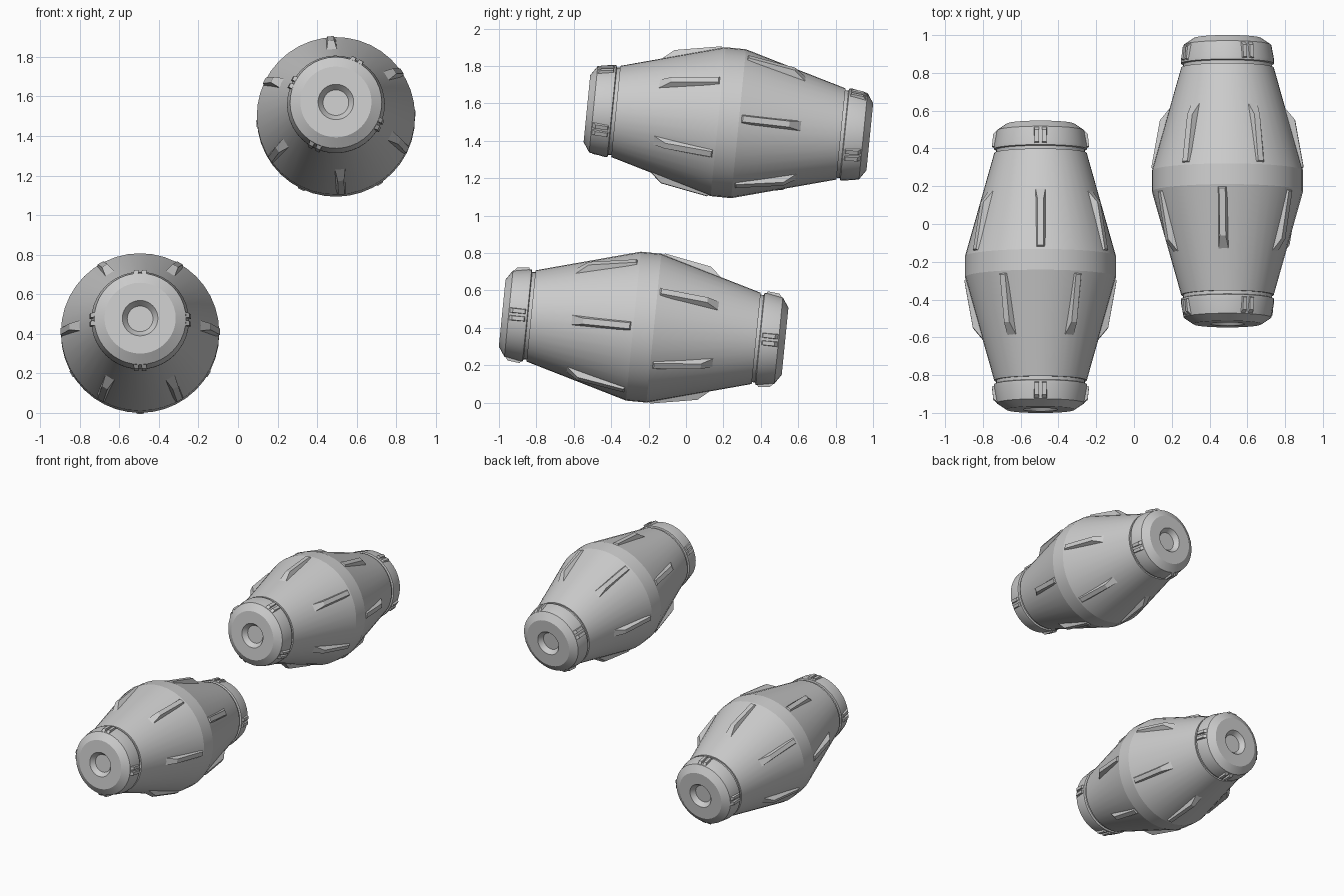
import bpy, bmesh
from math import sin, cos, radians, pi
from mathutils import Matrix, Vector

if "Cube" in bpy.data.objects:
    bpy.data.objects.remove(bpy.data.objects["Cube"])

SIDES = 40


def finish(bm, name, matrix, smooth=True):
    bmesh.ops.recalc_face_normals(bm, faces=bm.faces)
    mesh = bpy.data.meshes.new(name)
    bm.to_mesh(mesh)
    bm.free()
    obj = bpy.data.objects.new(name, mesh)
    bpy.context.collection.objects.link(obj)
    obj.matrix_world = matrix
    if smooth:
        bpy.ops.object.select_all(action='DESELECT')
        obj.select_set(True)
        bpy.context.view_layer.objects.active = obj
        bpy.ops.object.shade_smooth_by_angle(angle=radians(12))
    return obj


def lathe(name, profile, matrix):
    """Revolve (radius, along) points around the local y axis and cap both ends."""
    bm = bmesh.new()
    rings = [[bm.verts.new((r * cos(2 * pi * i / SIDES), t, r * sin(2 * pi * i / SIDES)))
              for i in range(SIDES)] for r, t in profile]
    for a, b in zip(rings, rings[1:]):
        for i in range(SIDES):
            j = (i + 1) % SIDES
            bm.faces.new((a[i], a[j], b[j], b[i]))
    bm.faces.new(rings[0])
    bm.faces.new(rings[-1])
    return finish(bm, name, matrix)


def add_block(bm, angle, side, offset, base, top):
    """Tapered bar; base and top hold two (along, radius) points plus a half width."""
    radial = Vector((cos(angle), 0, sin(angle)))
    across = Vector((-sin(angle), 0, cos(angle)))
    axis = Vector((0, side, 0))
    quads = []
    for p, q, w in (base, top):
        quads.append([bm.verts.new(radial * r + axis * t + across * (offset + s * w))
                      for (t, r), s in ((p, -1), (q, -1), (q, 1), (p, 1))])
    lo, hi = quads
    bm.faces.new(lo)
    bm.faces.new(hi)
    for i in range(4):
        j = (i + 1) % 4
        bm.faces.new((lo[i], lo[j], hi[j], hi[i]))


BODY = [(0.245, 0.605), (0.4, 0.055)]
CAP = [(0.235, 0.595), (0.235, 0.622), (0.247, 0.626), (0.247, 0.645), (0.232, 0.725),
       (0.18, 0.76), (0.09, 0.76), (0.065, 0.725)]


def barrel(label, location, roll):
    m = (Matrix.Translation(location) @ Matrix.Rotation(radians(-5.7), 4, 'X')
         @ Matrix.Rotation(radians(roll), 4, 'Y'))
    # double-tapered body
    lathe(label + "_body", [(r, -t) for r, t in BODY] + [(r, t) for r, t in BODY[::-1]], m)
    fins, latches = bmesh.new(), bmesh.new()
    for side, word, phase in ((-1, "front", 0), (1, "back", 30)):
        # dished end cap with a groove behind it
        lathe(f"{label}_{word}_cap", [(r, side * t) for r, t in CAP], m)
        # six wedge fins, staggered between the halves
        for k in range(6):
            add_block(fins, radians(phase + 60 * k), side, 0,
                      ((0.06, 0.385), (0.405, 0.29), 0.029),
                      ((0.075, 0.403), (0.325, 0.358), 0.016))
        # four pairs of small latch bars on each cap
        for k in range(4):
            for off in (-0.02, 0.02):
                add_block(latches, radians(90 * k), side, off,
                          ((0.63, 0.23), (0.73, 0.22), 0.015),
                          ((0.64, 0.257), (0.705, 0.25), 0.011))
    finish(fins, label + "_fins", m, False)
    finish(latches, label + "_latches", m, False)


barrel("lower_barrel", (-0.495, -0.2265, 0.4035), 0)
barrel("upper_barrel", (0.495, 0.2265, 1.4965), 26)
